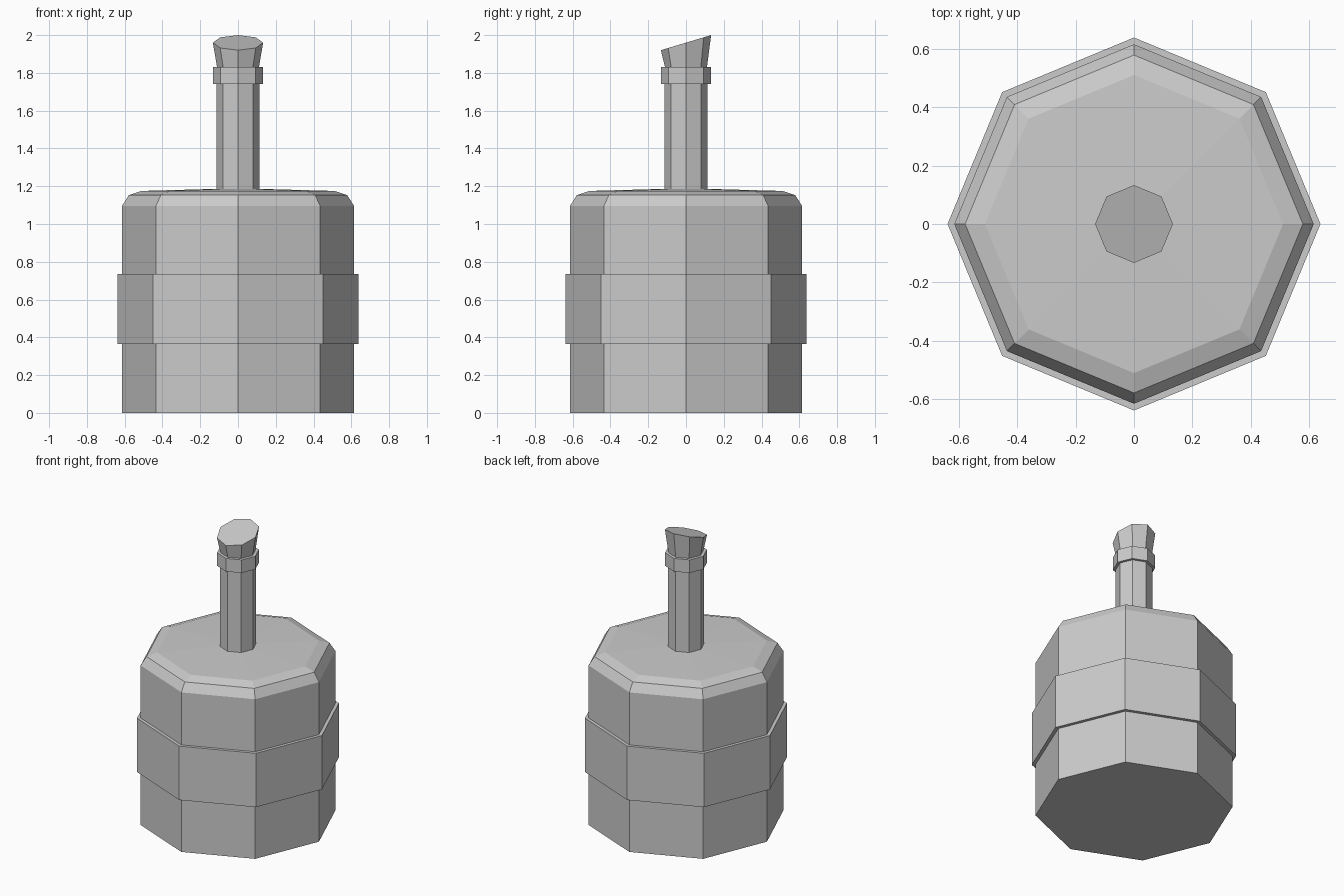
import bpy, bmesh, math

if "Cube" in bpy.data.objects:
    bpy.data.objects.remove(bpy.data.objects["Cube"])

SIDES = 8


def lathe(name, profile, slant=0.0):
    """Eight-sided solid from (radius, z) points; slant tilts the top ring along y."""
    bm = bmesh.new()
    rings = []
    for i, (r, z) in enumerate(profile):
        ring = []
        for k in range(SIDES):
            a = 2 * math.pi * k / SIDES
            x, y = r * math.cos(a), r * math.sin(a)
            tilt = slant * y if i == len(profile) - 1 else 0.0
            ring.append(bm.verts.new((x, y, z + tilt)))
        rings.append(ring)
    for lo, hi in zip(rings, rings[1:]):
        for k in range(SIDES):
            n = (k + 1) % SIDES
            bm.faces.new((lo[k], lo[n], hi[n], hi[k]))
    bm.faces.new(rings[0][::-1])
    bm.faces.new(rings[-1])
    bmesh.ops.recalc_face_normals(bm, faces=bm.faces)
    mesh = bpy.data.meshes.new(name)
    bm.to_mesh(mesh)
    bm.free()
    obj = bpy.data.objects.new(name, mesh)
    bpy.context.collection.objects.link(obj)
    return obj


# Bottle body with rounded shoulder, continuing into the neck
lathe("bottle_body", [(0.615, 0), (0.615, 1.095), (0.578, 1.153), (0.51, 1.175),
                      (0.114, 1.186), (0.114, 1.83)])
# Raised band around the middle
lathe("label_band", [(0.638, 0.365), (0.638, 0.735)])
# Collar around the neck
lathe("neck_collar", [(0.132, 1.74), (0.132, 1.83)])
# Flared stopper with a slanted top
lathe("stopper", [(0.111, 1.83), (0.133, 1.96)], slant=0.3)
